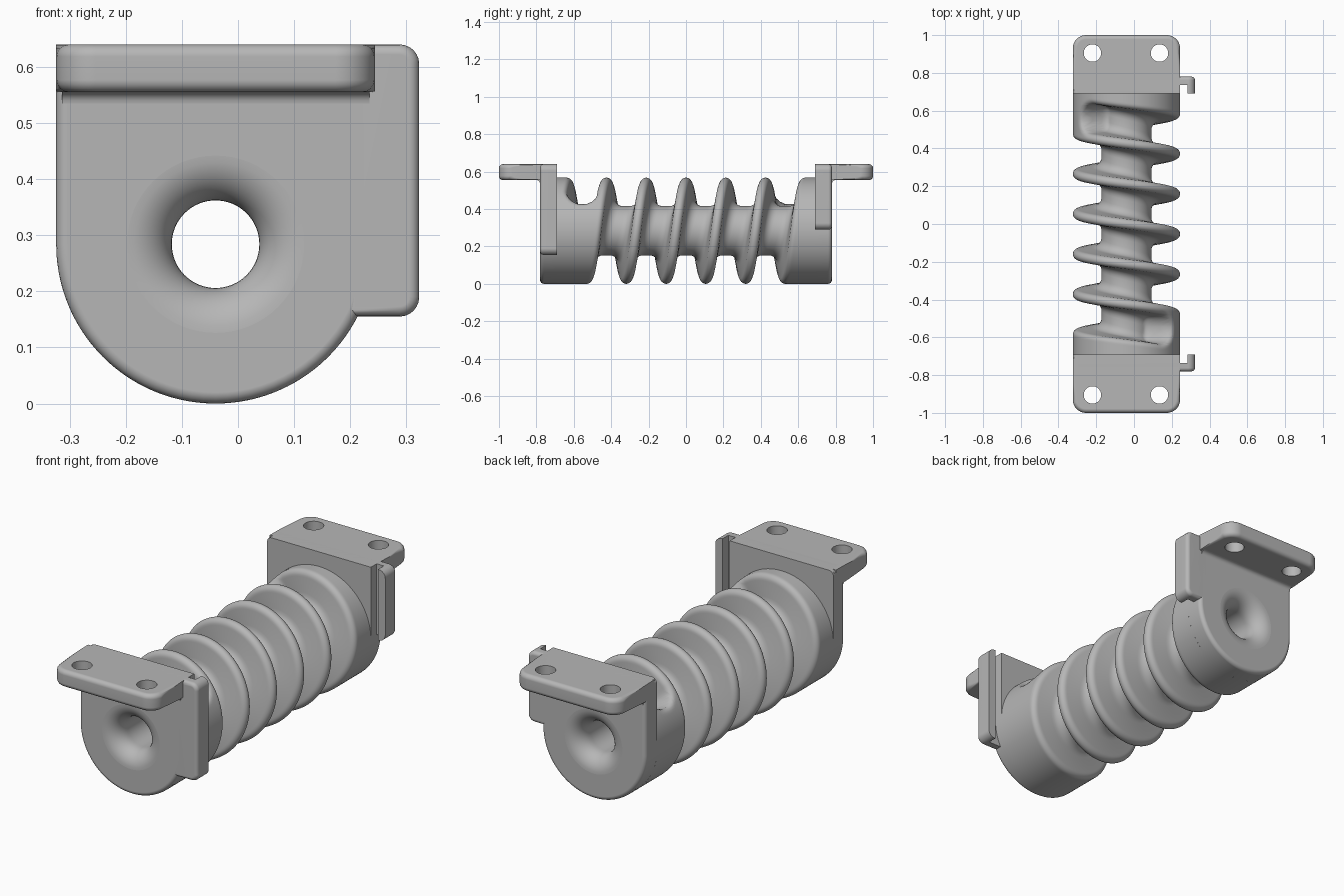
import bpy, bmesh
from math import pi, sin, cos, tan, hypot, sqrt, radians, floor
from mathutils import Vector

cube = bpy.data.objects.get("Cube")
if cube:
    bpy.data.objects.remove(cube, do_unlink=True)

AX, AZ, R = -0.04, 0.284, 0.284      # worm axis and outer radius
BORE, PITCH = 0.078, 0.2125
INNER, OUTER, TOP = 0.69, 0.78, 0.64  # end block planes along y, top height

grey = bpy.data.materials.new("plain grey")
grey.use_nodes = True
grey.diffuse_color = (0.47, 0.47, 0.47, 1)
grey.node_tree.nodes["Principled BSDF"].inputs["Base Color"].default_value = grey.diffuse_color


def finish(name, bm, angle=40):
    bmesh.ops.recalc_face_normals(bm, faces=bm.faces[:])
    mesh = bpy.data.meshes.new(name)
    bm.to_mesh(mesh)
    bm.free()
    mesh.materials.append(grey)
    ob = bpy.data.objects.new(name, mesh)
    bpy.context.collection.objects.link(ob)
    activate(ob)
    bpy.ops.object.shade_smooth_by_angle(angle=radians(angle))
    return ob


def activate(ob):
    bpy.ops.object.select_all(action='DESELECT')
    ob.select_set(True)
    bpy.context.view_layer.objects.active = ob


def weighted(ob):
    mod = ob.modifiers.new("flat_normals", 'WEIGHTED_NORMAL')
    mod.keep_sharp = True


def cut(ob, cutter):
    mod = ob.modifiers.new("cut", 'BOOLEAN')
    mod.operation, mod.solver, mod.object = 'DIFFERENCE', 'EXACT', cutter
    activate(ob)
    bpy.ops.object.modifier_apply(modifier=mod.name)
    bpy.data.objects.remove(cutter, do_unlink=True)
    bpy.ops.object.shade_smooth_by_angle(angle=radians(40))


def rounded(corners, steps=6):
    """Outline from (u, v, radius) corners with right angles."""
    out = []
    for i, (u, v, r) in enumerate(corners):
        p = Vector((u, v))
        if not r:
            out.append(p)
            continue
        a = (Vector(corners[i - 1][:2]) - p).normalized() * r
        b = (Vector(corners[(i + 1) % len(corners)][:2]) - p).normalized() * r
        for k in range(steps + 1):
            t = k / steps * pi / 2
            out.append(p + a * (1 - sin(t)) + b * (1 - cos(t)))
    return out


def prism(name, outline, place, w0, w1, rule=None, bevel=0.02):
    """Extrude an outline from w0 to w1 and round the edges picked by rule(v, w)."""
    bm = bmesh.new()
    rings, spot = [], {}
    for w in (w0, w1):
        ring = []
        for u, v in outline:
            vert = bm.verts.new(place(u, v, w))
            spot[vert] = (v, w)
            ring.append(vert)
        rings.append(ring)
    low, high = rings
    n = len(low)
    bm.faces.new(low)
    bm.faces.new(high[::-1])
    for i in range(n):
        j = (i + 1) % n
        bm.faces.new((low[i], high[i], high[j], low[j]))
    if rule:
        edges = [e for e in bm.edges if all(rule(*spot[v]) for v in e.verts)
                 and spot[e.verts[0]][1] == spot[e.verts[1]][1]]
        bmesh.ops.recalc_face_normals(bm, faces=bm.faces[:])
        bmesh.ops.bevel(bm, geom=edges, offset=bevel, segments=4, profile=0.5,
                        affect='EDGES', clamp_overlap=True)
    return finish(name, bm)


def lathe(name, profile, sides=64):
    """Revolve (radius, y) points around the worm axis."""
    bm = bmesh.new()
    rings = [[bm.verts.new((AX + r * sin(2 * pi * k / sides), y, AZ + r * cos(2 * pi * k / sides)))
              for k in range(sides)] for r, y in profile]
    for a, b in zip(rings, rings[1:]):
        for k in range(sides):
            j = (k + 1) % sides
            bm.faces.new((a[k], a[j], b[j], b[k]))
    return bm, rings


# Groove cross-section: (distance from groove centre, radius)
FLOOR, FIL = 0.132, 0.05
HALF = PITCH / 2
section = [(0, FLOOR)]
section += [(0.02 + FIL * sin(k * pi / 12), FLOOR + FIL * (1 - cos(k * pi / 12))) for k in range(7)]
section += [(HALF - 0.027 * cos(k * pi / 12), R - 0.03 * (1 - sin(k * pi / 12))) for k in range(7)]


def groove_radius(d):
    for (d0, r0), (d1, r1) in zip(section, section[1:]):
        if d <= d1:
            return r0 + (r1 - r0) * (d - d0) / max(d1 - d0, 1e-9)
    return R


def worm_radius(y, theta):
    """Radius after milling a helical groove with rounded ends."""
    best = 1
    for n in range(-5, 6):
        phi = theta - 2 * pi * n
        end = min(max(phi, -4 * pi - radians(40)), 6 * pi + radians(40))
        centre = HALF - PITCH * end / (2 * pi)
        best = min(best, hypot(y - centre, 0.26 * (phi - end)))
    return groove_radius(best)


# Worm: rows follow the helix, clamped at the end blocks and welded
SIDES = 160
offsets = sorted({round(s * d, 6) for d, r in section for s in (-1, 1)})[1:]
rows = [PITCH * (n + 0.5) + o for n in range(-4, 5) for o in offsets]
bm = bmesh.new()
grid = []
for s in rows:
    line = []
    for k in range(SIDES + 1):
        th = 2 * pi * k / SIDES
        y = min(max(s - PITCH * (th / (2 * pi) - 0.5), -INNER), INNER)
        r = worm_radius(y, th - pi)
        # the angle is shifted half a turn so that the crest tops sit at y = 0
        line.append(bm.verts.new((AX + r * sin(th - pi), y - 0.0, AZ + r * cos(th - pi))))
    grid.append(line)
for a, b in zip(grid, grid[1:]):
    for k in range(SIDES):
        quad = (a[k], a[k + 1], b[k + 1], b[k])
        if max(v.co.y for v in quad) - min(v.co.y for v in quad) > 1e-6:
            bm.faces.new(quad)
bmesh.ops.remove_doubles(bm, verts=bm.verts[:], dist=0.00005)
bmesh.ops.delete(bm, geom=[v for v in bm.verts if not v.link_faces], context='VERTS')
finish("worm_shaft", bm, 60)

# Bore through the shaft, facing inwards
bm, rings = lathe("bore", [(BORE, -INNER), (BORE, INNER)])
bore = finish("shaft_bore", bm)
bore.data.flip_normals()

for side, s, tab_bottom in (("front", -1, 0.155), ("back", 1, 0.29)):
    def upright(u, v, w):
        return (u, s * w, v)

    def flat(u, v, w):
        return (u, s * v, w)

    def outer(v, w):
        return w == OUTER

    # End block: round below, square above, rounded outer rim
    left, right = AX - R, AX + R
    outline = rounded([(right, TOP, 0), (left, TOP, 0.025), (left, AZ, 0)])[:-1]
    outline += [(AX + R * cos(pi + k * pi / 40), AZ + R * sin(pi + k * pi / 40)) for k in range(41)]
    block = prism(side + "_end_block", outline, upright, INNER, OUTER, outer)

    # Flared mouth of the bore
    flare = 0.08
    mouth = [(BORE, s * 0.6)]
    mouth += [(BORE + flare * (1 - cos(k * pi / 20)), s * (OUTER - flare + flare * sin(k * pi / 20)))
              for k in range(11)]
    mouth.append((BORE + flare, s * 0.9))
    bm, rings = lathe("mouth", mouth)
    bm.faces.new(rings[0])
    bm.faces.new(rings[-1])
    cut(block, finish("mouth_cutter", bm))
    weighted(block)

    # Mounting flange with two screw holes
    outline = rounded([(left, 0.71, 0), (right, 0.71, 0), (right, 1, 0.07), (left, 1, 0.07)], 8)
    flange = prism(side + "_flange", outline, flat, 0.555, TOP,
                   lambda v, w: True if v > 0.71 else False, 0.022)
    for x in (-0.22, 0.135):
        circle = [(x + 0.046 * cos(k * pi / 20), 0.905 + 0.046 * sin(k * pi / 20)) for k in range(40)]
        cut(flange, prism("hole_cutter", circle, flat, 0.5, 0.7))
    weighted(flange)

    # Long side edges of the flange reach the block through this rounded bridge
    bridge = rounded([(left, 0.555, 0.022), (right, 0.555, 0.022), (right, TOP, 0.022), (left, TOP, 0.022)])
    weighted(prism(side + "_flange_root", bridge, upright, INNER + 0.01, 0.93 - 0.08))

    # Concave fillet under the flange
    f = 0.02
    curve = [(OUTER, 0.56), (OUTER, 0.555 - f)]
    curve += [(OUTER + f * (1 - cos(k * pi / 12)), 0.555 - f + f * sin(k * pi / 12)) for k in range(1, 7)]
    curve.append((OUTER + f, 0.56))
    prism(side + "_flange_fillet", curve, lambda u, v, w: (w, s * u, v), left + 0.01, right - 0.01)

    # Hooked side tab: neck and inward lip
    neck = rounded([(0.19, tab_bottom, 0), (0.323, tab_bottom, 0.035), (0.323, TOP, 0.035), (0.19, TOP, 0)])
    weighted(prism(side + "_tab_neck", neck, upright, 0.735, OUTER, outer, 0.018))
    lip = rounded([(0.283, tab_bottom, 0), (0.323, tab_bottom, 0.035), (0.323, TOP, 0.035), (0.283, TOP, 0)])
    weighted(prism(side + "_tab_lip", lip, upright, INNER, 0.755))
